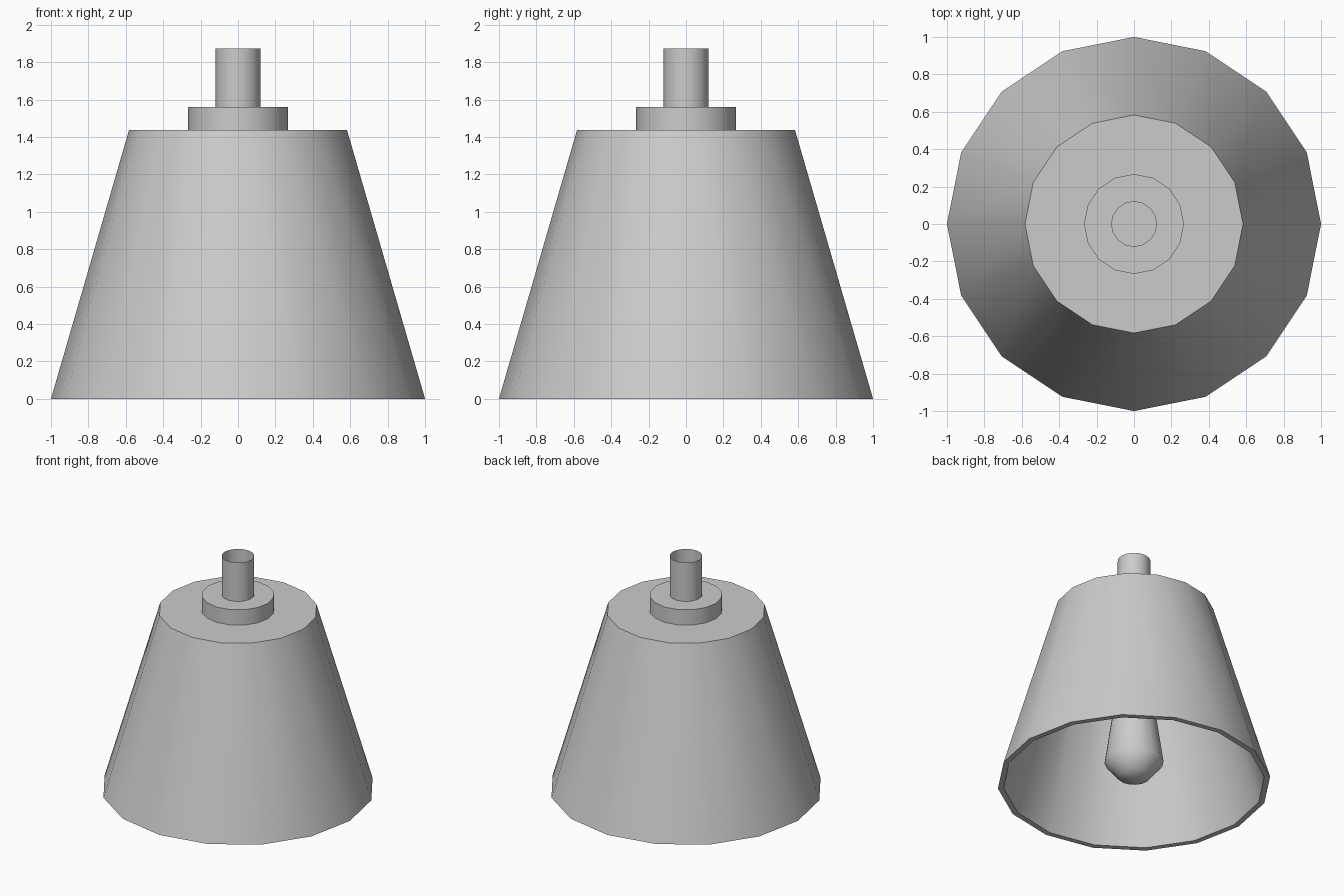
import bpy, bmesh
from math import cos, sin, pi, radians

if "Cube" in bpy.data.objects:
    bpy.data.objects.remove(bpy.data.objects["Cube"])

SIDES = 16


def lathe(name, profile, sharp=35):
    """Spin (radius, z) points around z; radius 0 makes a pole."""
    bm = bmesh.new()
    rings = []
    for r, z in profile:
        if r == 0:
            rings.append([bm.verts.new((0, 0, z))] * SIDES)
        else:
            rings.append([bm.verts.new((r * cos(2 * pi * i / SIDES),
                                        r * sin(2 * pi * i / SIDES), z))
                          for i in range(SIDES)])
    for a, b in zip(rings, rings[1:]):
        for i in range(SIDES):
            j = (i + 1) % SIDES
            bm.faces.new(list(dict.fromkeys((a[i], a[j], b[j], b[i]))))
    bmesh.ops.recalc_face_normals(bm, faces=bm.faces)
    mesh = bpy.data.meshes.new(name)
    bm.to_mesh(mesh)
    bm.free()
    obj = bpy.data.objects.new(name, mesh)
    bpy.context.collection.objects.link(obj)
    bpy.ops.object.select_all(action='DESELECT')
    obj.select_set(True)
    bpy.context.view_layer.objects.active = obj
    bpy.ops.object.shade_smooth_by_angle(angle=radians(sharp))
    return obj


# Hollow tapered shade: top sheet, outer wall, thin rim, inner wall
lathe("shade", [(0.12, 1.436), (0.583, 1.436), (1.0, 0), (0.957, 0),
                (0.54, 1.436)])

# Collar ring on the shade top
lathe("collar", [(0.267, 1.436), (0.267, 1.56), (0.12, 1.56)])

# Open-ended tube passing through the collar into the shade
lathe("stem", [(0.12, 0.85), (0.12, 1.873)])

# Tapered bulb with a blunt pointed tip
lathe("bulb", [(0, 0.01), (0.12, 0.05), (0.217, 0.17),
               (0.165, 0.53), (0.12, 0.85), (0, 0.85)], sharp=60)
